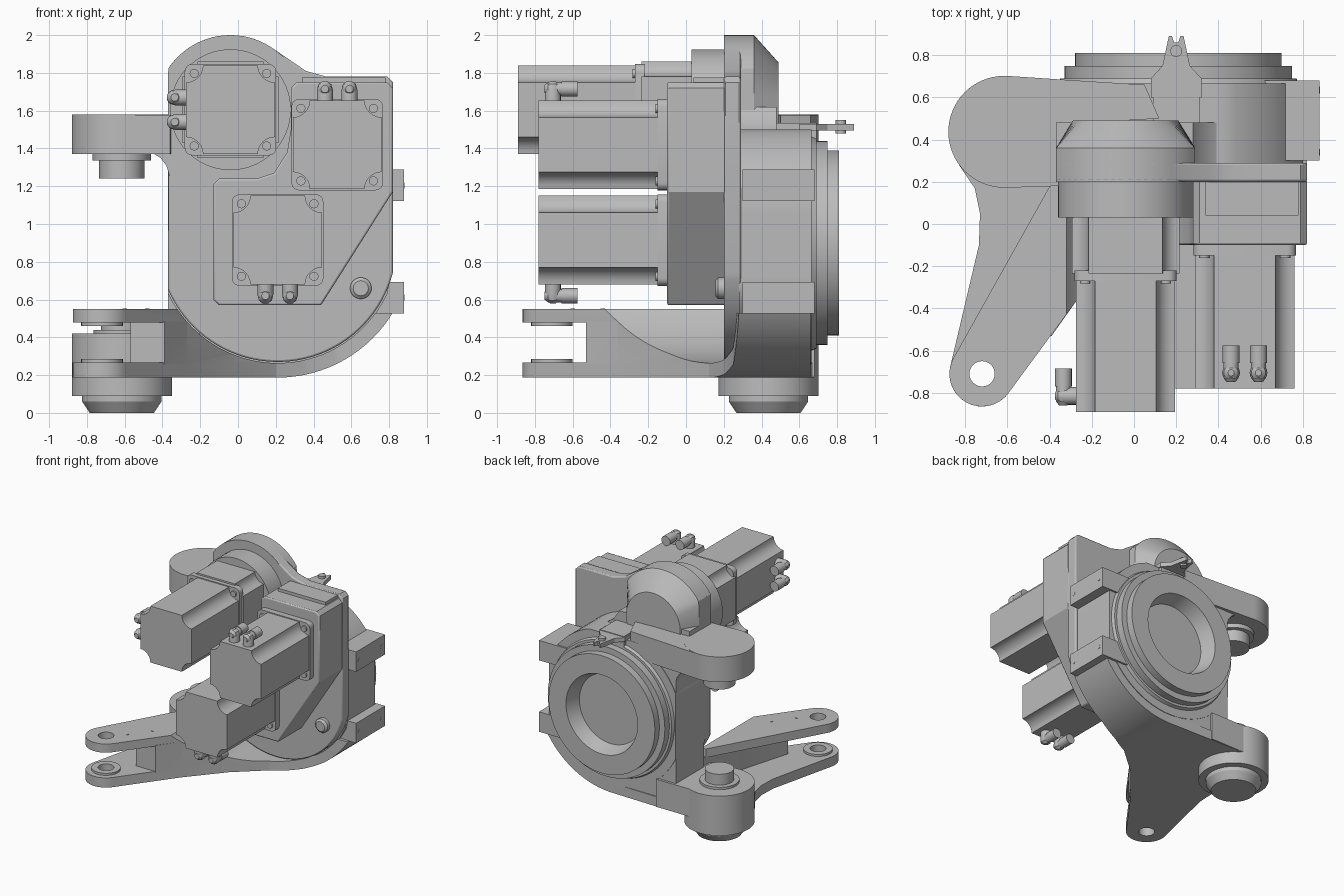
import bpy, bmesh
from math import sin, cos, radians

cube = bpy.data.objects.get("Cube")
if cube:
    bpy.data.objects.remove(cube, do_unlink=True)

grey = bpy.data.materials.new("machine_grey")
grey.use_nodes = True
grey.diffuse_color = (0.5, 0.5, 0.5, 1)
grey.node_tree.nodes["Principled BSDF"].inputs["Base Color"].default_value = (0.5, 0.5, 0.5, 1)
parts = []


def place(axis, a, b, t):
    """Map plane coordinates a, b and depth t along an axis to 3D."""
    return {"x": (t, a, b), "y": (a, t, b), "z": (a, b, t)}[axis]


def finish(name, bm, bevel=0):
    bmesh.ops.remove_doubles(bm, verts=bm.verts, dist=0.0005)
    bmesh.ops.recalc_face_normals(bm, faces=bm.faces)
    mesh = bpy.data.meshes.new(name)
    bm.to_mesh(mesh)
    bm.free()
    ob = bpy.data.objects.new(name, mesh)
    bpy.context.collection.objects.link(ob)
    mesh.materials.append(grey)
    if bevel:
        mod = ob.modifiers.new("edge_bevel", "BEVEL")
        mod.width, mod.segments, mod.angle_limit = bevel, 2, radians(50)
    parts.append(ob)
    return ob


def prism(name, axis, pts, lo, hi, bevel=0):
    bm = bmesh.new()
    rings = [[bm.verts.new(place(axis, a, b, t)) for a, b in pts] for t in (lo, hi)]
    bm.faces.new(rings[0])
    bm.faces.new(rings[1])
    for i in range(len(pts)):
        j = (i + 1) % len(pts)
        bm.faces.new((rings[0][i], rings[0][j], rings[1][j], rings[1][i]))
    return finish(name, bm, bevel)


def lathe(name, axis, centre, profile, n=48, limit=None):
    """Turn a (radius, depth) profile about an axis; limit clamps x."""
    bm = bmesh.new()
    rings = []
    for r, t in profile:
        ring = arc(*centre, r, 0, 360 * (n - 1) / n, n)
        if limit:
            ring = [(min(max(a, limit[0]), limit[1]), b) for a, b in ring]
        rings.append([bm.verts.new(place(axis, a, b, t)) for a, b in ring])
    for p, q in zip(rings, rings[1:]):
        for i in range(n):
            j = (i + 1) % n
            bm.faces.new((p[i], p[j], q[j], q[i]))
    bm.faces.new(rings[0])
    bm.faces.new(rings[-1])
    return finish(name, bm)


def rod(name, axis, centre, r, lo, hi, n=32):
    return lathe(name, axis, centre, [(r, lo), (r, hi)], n)


def box(name, x, y, z):
    return prism(name, "z", [(x[0], y[0]), (x[1], y[0]), (x[1], y[1]), (x[0], y[1])], *z)


def arc(cx, cy, r, a0, a1, n=16):
    angles = [radians(a0 + (a1 - a0) * i / (n - 1)) for i in range(n)]
    return [(cx + r * cos(a), cy + r * sin(a)) for a in angles]


def cut(target, cutter, operation="DIFFERENCE"):
    mod = target.modifiers.new("cut", "BOOLEAN")
    mod.operation, mod.solver, mod.object = operation, "EXACT", cutter
    bpy.context.view_layer.objects.active = target
    bpy.ops.object.modifier_apply(modifier=mod.name)


def square(cx, cz, h, r, notched):
    """Square outline with scalloped or rounded corners."""
    pts = []
    for k, (sx, sz) in enumerate([(1, 1), (-1, 1), (-1, -1), (1, -1)]):
        if notched:
            pts += arc(cx + sx * h, cz + sz * h, r, 270 + 90 * k, 180 + 90 * k, 7)
        else:
            pts += arc(cx + sx * (h - r), cz + sz * (h - r), r, 90 * k, 90 + 90 * k, 5)
    return pts


HUB = (0.21, 0.9)       # main drum axis
TOP = (-0.04, 1.605)    # upper motor axis
PIVOT = (-0.615, 0.437)  # knuckle axis
TIP = (-0.72, -0.71)    # fork end axis

# Main body: front plate, drum, side wall and back flange
plate = arc(*HUB, 0.63, 203, 345.5, 40) + [(0.82, 1.75), (0.79, 1.78), (0.47, 1.78), (0.36, 1.81)]
plate += arc(*TOP, 0.395, 57, 146, 20)
prism("body_plate", "y", plate, 0.2, 0.29, 0.01)
drum = [(min(max(a, -0.37), 0.8), min(b, 1.5)) for a, b in arc(*HUB, 0.64, 0, 355, 72)]
prism("main_drum", "y", drum, 0.28, 0.665)
box("side_wall", (-0.37, 0.0), (0.29, 0.66), (0.19, 1.4))
prism("body_neck", "y", [(-0.37, 1.1), (-0.37, 1.62), (0.28, 1.62), (0.33, 1.54), (0.42, 1.48), (0.55, 1.43),
                         (0.7, 1.3), (0.7, 1.1)], 0.28, 0.48)
box("pointer_pad", (0.09, 0.31), (0.47, 0.69), (1.4, 1.535))
lathe("back_flange", "y", HUB, [(0.58, 0.64), (0.56, 0.69), (0.54, 0.69), (0.54, 0.75), (0.49, 0.75),
                                (0.49, 0.81), (0.33, 0.81), (0.29, 0.69)], 64)
lathe("front_plug", "y", (0.65, 0.66), [(0.057, 0.21), (0.057, 0.17), (0.04, 0.155)], 24)

# Upper gear housing
lathe("upper_housing", "y", TOP, [(0.395, 0.2), (0.395, 0.36), (0.25, 0.49)], 64, (-0.37, 0.29))
rod("upper_collar", "y", TOP, 0.32, 0.03, 0.22, 64)

# Gearbox cover
cover = [(0.28, 1.72), (0.28, 1.5), (0.26, 1.38), (0.19, 1.27), (0.1, 1.24), (-0.1, 1.24), (-0.13, 1.21),
         (-0.13, 0.6), (-0.1, 0.57), (0.44, 0.57), (0.82, 1.17), (0.82, 1.72), (0.79, 1.75), (0.31, 1.75)]
prism("gearbox_cover", "y", cover, -0.1, 0.21, 0.01)
box("gearbox_top_pad", (0.34, 0.78), (0.04, 0.2), (1.74, 1.775))


# Motors, each with a flange, screws and two cable elbows
def motor(name, centre, front, seat, sides):
    cx, cz = centre
    prism(name + "_body", "y", square(cx, cz, 0.235, 0.09, True), front, seat)
    prism(name + "_flange", "y", square(cx, cz, 0.242, 0.04, False), seat - 0.01, seat + 0.04)
    for sx in (-1, 1):
        for sz in (-1, 1):
            rod(name + "_screw", "y", (cx + sx * 0.192, cz + sz * 0.192), 0.024, seat - 0.022, seat, 16)
    dx, dz = sides
    for off in (-0.065, 0.065):
        bx, bz = cx + abs(dz) * off, cz + abs(dx) * off
        y = front + 0.075
        axis, c, base, d = ("x", (y, bz), cx, dx) if dx else ("z", (bx, y), cz, dz)
        lathe(name + "_elbow", axis, c, [(0.042, base + d * 0.22), (0.042, base + d * 0.29),
                                         (0.034, base + d * 0.32), (0.015, base + d * 0.335)], 20)
        lathe(name + "_plug", "y", (bx + dx * 0.295, bz + dz * 0.295),
              [(0.02, front + 0.03), (0.035, front + 0.05), (0.035, front + 0.12),
               (0.04, front + 0.12), (0.04, front + 0.205)], 20)


motor("right_motor", (0.525, 1.42), -0.78, -0.14, (0, 1))
motor("lower_motor", (0.21, 0.915), -0.78, -0.14, (0, -1))
motor("upper_motor", TOP, -0.89, -0.26, (-1, 0))
prism("upper_adaptor", "y", square(*TOP, 0.255, 0.08, True), -0.235, 0.04)

# Side mounting lugs with bolts
for z in (0.61, 1.205):
    box("side_lug", (0.6, 0.88), (0.3, 0.68), (z - 0.083, z + 0.083))
    for y in (0.34, 0.635):
        rod("lug_bolt", "x", (y, z), 0.016, 0.87, 0.882, 16)

# Upper bracket with its pivot pin
lathe("bracket_eye", "z", PIVOT, [(0.12, 1.24), (0.12, 1.335), (0.155, 1.335), (0.155, 1.37),
                                  (0.265, 1.37), (0.265, 1.58)], 64)
prism("bracket_arm", "z", [(-0.6, 0.702), (-0.35, 0.685), (0.05, 0.66), (0.12, 0.5), (-0.05, 0.49),
                           (-0.3, 0.45), (-0.36, 0.18), (-0.6, 0.172)], 1.37, 1.578)
prism("bracket_fillet", "y", [(-0.36, 1.25), (-0.38, 1.31), (-0.41, 1.35), (-0.46, 1.38), (-0.36, 1.38)], 0.2, 0.66)

# Lower knuckle and its link to the body
lathe("knuckle", "z", PIVOT, [(0.17, 0), (0.21, 0.06), (0.21, 0.09), (0.265, 0.09), (0.265, 0.42), (0.15, 0.42),
                              (0.15, 0.44), (0.11, 0.44), (0.11, 0.53)], 64)
box("knuckle_link", (-0.6, -0.2), (0.2, 0.68), (0.19, 0.42))

# Fork arm: two tines and a web, hollowed around the drum
edge = [(-0.27, -0.36), (-0.03, -0.08), (0.21, 0.13)]
low = arc(*TIP, 0.155, 170, 325) + edge + [(0.21, 0.66), (-0.6, 0.68), (-0.83, 0.28), (-0.755, 0.17),
                                           (-0.73, 0.05), (-0.735, -0.1)]
high = arc(*TIP, 0.155, 150, 325) + edge + [(0.21, 0.3), (-0.36, 0.25)]
web = [(-0.57, -0.53), (-0.39, -0.53)] + edge + [(0.21, 0.66), (-0.36, 0.66), (-0.36, 0.2)]
arm = [prism("lower_tine", "z", low, 0.187, 0.268), prism("upper_tine", "z", high, 0.478, 0.55),
       prism("fork_web", "z", web, 0.26, 0.485)]
for z0, z1 in ((0.25, 0.285), (0.46, 0.49)):
    arm.append(rod("fork_boss", "z", TIP, 0.11, z0, z1))

# Cradle wrapping under the drum
cradle = prism("drum_cradle", "z", [(0.2, 0.122), (0.36, 0.2), (0.52, 0.25), (0.82, 0.28), (0.82, 0.66),
                                    (0.2, 0.66)], 0.1, 0.53)
outer = rod("cradle_outline", "y", HUB, 0.713, -1.2, 1.2, 96)
inner = rod("drum_cutter", "y", HUB, 0.636, -1.2, 1.2, 96)
hole = rod("hole_cutter", "z", TIP, 0.06, 0, 1)
cut(cradle, outer, "INTERSECT")
cut(cradle, inner)
for ob in arm:
    cut(ob, inner)
    cut(ob, hole)
for helper in (outer, inner, hole):
    parts.remove(helper)
    bpy.data.objects.remove(helper, do_unlink=True)
for x, y in ((-0.48, -0.44), (-0.6, -0.6)):
    rod("tine_pin", "z", (x, y), 0.012, 0.54, 0.553, 12)

# Alignment pointer on the back
prism("pointer", "z", [(0.08, 0.6), (0.32, 0.6), (0.32, 0.69), (0.265, 0.75), (0.235, 0.89), (0.22, 0.89),
                       (0.21, 0.86), (0.19, 0.86), (0.18, 0.89), (0.165, 0.89), (0.135, 0.75), (0.08, 0.69)],
      1.495, 1.53)
rod("pointer_pin", "z", (0.2, 0.82), 0.028, 1.48, 1.55, 20)

# Smooth curved walls, keep edges crisp
bpy.ops.object.select_all(action="DESELECT")
for ob in parts:
    ob.select_set(True)
bpy.context.view_layer.objects.active = parts[0]
bpy.ops.object.shade_smooth_by_angle(angle=radians(28))
